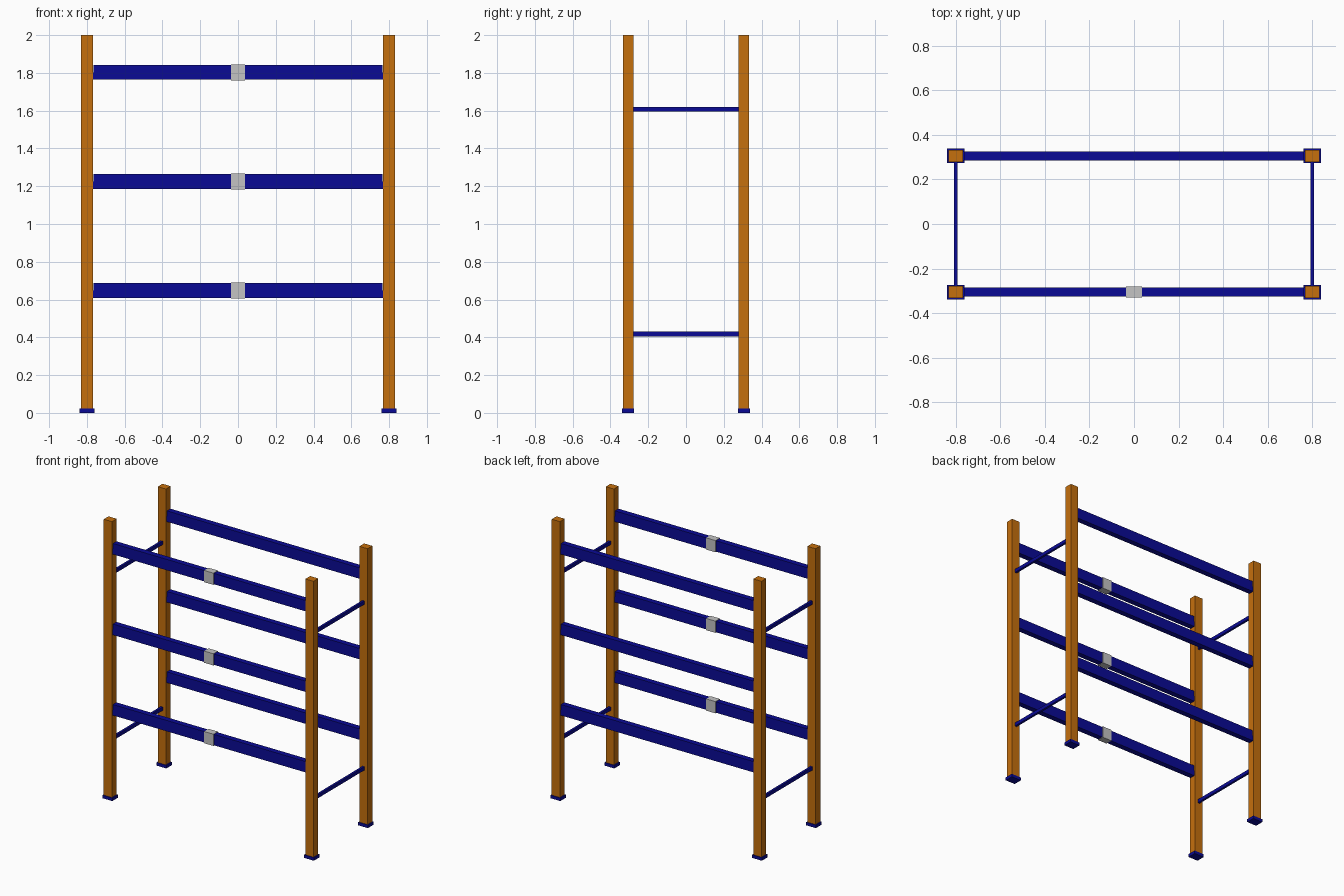
import bpy

cube = bpy.data.objects.get("Cube")
if cube:
    bpy.data.objects.remove(cube, do_unlink=True)


def material(name, color):
    m = bpy.data.materials.new(name)
    m.use_nodes = True
    m.diffuse_color = (*color, 1)
    m.node_tree.nodes["Principled BSDF"].inputs["Base Color"].default_value = (*color, 1)
    return m


orange = material("orange paint", (0.56, 0.16, 0.004))
blue = material("dark blue paint", (0.003, 0.003, 0.30))
grey = material("light grey", (0.55, 0.55, 0.55))


def box(name, center, size, mat):
    bpy.ops.mesh.primitive_cube_add(size=1, location=center)
    ob = bpy.context.object
    ob.name = name
    ob.scale = size
    bpy.ops.object.transform_apply(location=False, rotation=False, scale=True)
    ob.data.materials.append(mat)
    return ob


POST_X, POST_Y = 0.80, 0.306
FOOT_H = 0.022
LEVELS = {"lower": 0.648, "middle": 1.225, "upper": 1.803}
SIDES = {"left": 1, "right": -1}
ENDS = {"front": -1, "back": 1}

# Uprights standing on foot plates
for side, sx in SIDES.items():
    for end, sy in ENDS.items():
        x, y = sx * POST_X, sy * POST_Y
        box(f"{end}_{side}_post", (x, y, (2 + FOOT_H) / 2), (0.064, 0.054, 2 - FOOT_H), orange)
        box(f"{end}_{side}_foot_plate", (x, y, FOOT_H / 2), (0.078, 0.064, FOOT_H), blue)

# Shelf beams: a slightly shorter upper half over a lower half that meets the posts
for level, z in LEVELS.items():
    for end, sy in ENDS.items():
        y = sy * POST_Y
        box(f"{end}_{level}_beam_top", (0, y, z + 0.019), (1.528, 0.040, 0.040), blue)
        box(f"{end}_{level}_beam_base", (0, y, z - 0.020), (1.538, 0.040, 0.038), blue)
    # Label holder wrapped around the front beam
    box(f"{level}_label_holder", (0, -POST_Y, z), (0.074, 0.050, 0.084), grey)

# Side braces joining front and back posts
for side, sx in SIDES.items():
    for level, z in (("lower", 0.418), ("upper", 1.607)):
        box(f"{side}_{level}_brace", (sx * POST_X, 0, z), (0.016, 0.558, 0.025), blue)
